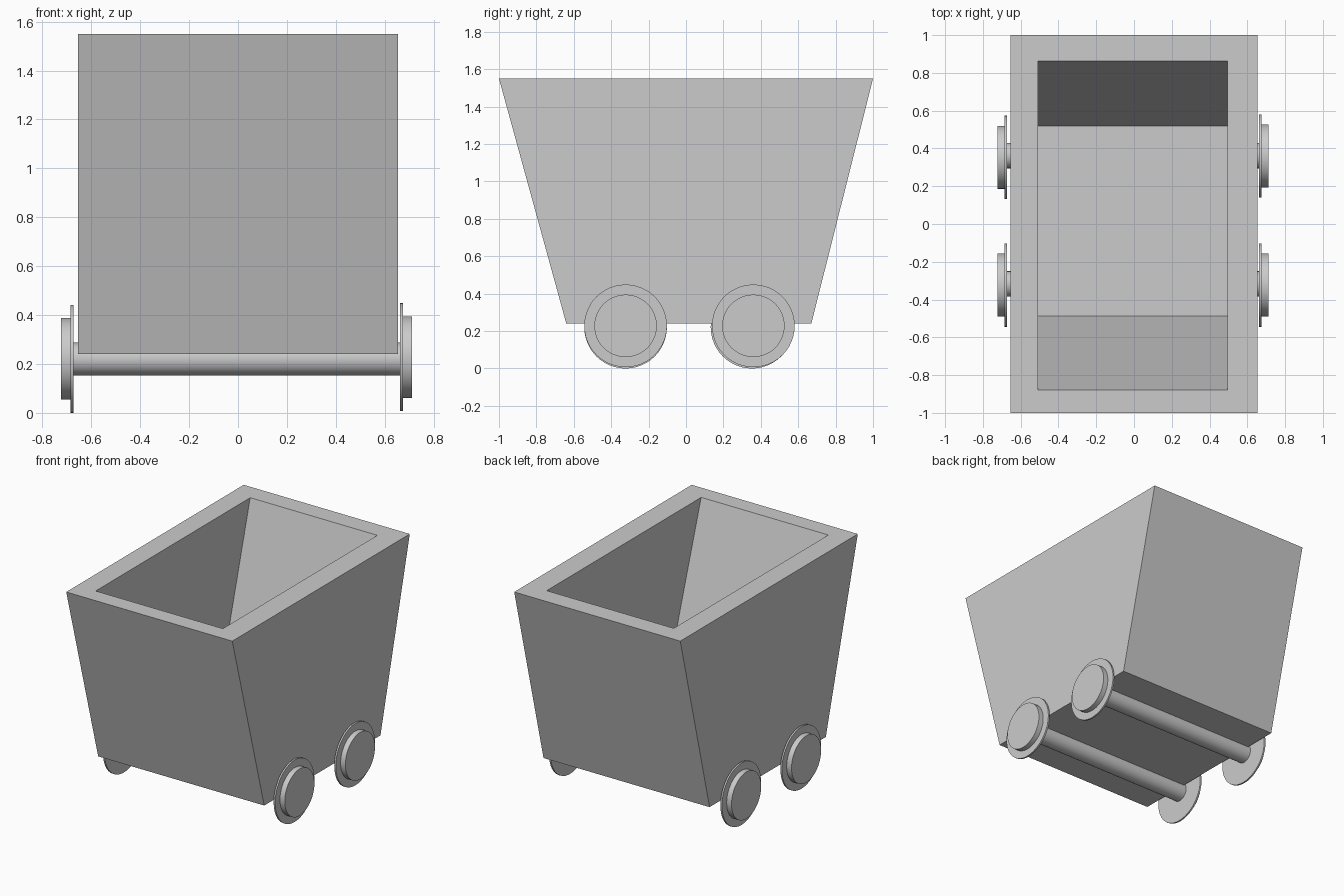
import bpy, bmesh
from math import cos, sin, tau, radians

if "Cube" in bpy.data.objects:
    bpy.data.objects.remove(bpy.data.objects["Cube"])

SEG = 48


def make_object(name, rings, smooth=False):
    """Skin a chain of equal-sized vertex rings and cap both ends."""
    bm = bmesh.new()
    loops = [[bm.verts.new(p) for p in ring] for ring in rings]
    n = len(loops[0])
    for a, b in zip(loops, loops[1:]):
        for i in range(n):
            j = (i + 1) % n
            bm.faces.new((a[i], a[j], b[j], b[i]))
    bm.faces.new(loops[0][::-1])
    bm.faces.new(loops[-1])
    bmesh.ops.recalc_face_normals(bm, faces=bm.faces)
    mesh = bpy.data.meshes.new(name)
    bm.to_mesh(mesh)
    bm.free()
    obj = bpy.data.objects.new(name, mesh)
    bpy.context.collection.objects.link(obj)
    if smooth:
        bpy.context.view_layer.objects.active = obj
        obj.select_set(True)
        bpy.ops.object.shade_smooth_by_angle(angle=radians(30))
        obj.select_set(False)
    return obj


def rect(x0, x1, y0, y1, z):
    return [(x0, y0, z), (x1, y0, z), (x1, y1, z), (x0, y1, z)]


def lathe_x(name, profile, y, z):
    """Revolve (x, radius) pairs about an axis parallel to x."""
    rings = [[(x, y + r * cos(tau * i / SEG), z + r * sin(tau * i / SEG))
              for i in range(SEG)] for x, r in profile]
    return make_object(name, rings, smooth=True)


# Tub: outer walls, rim, inner walls, floor
make_object("tub", [
    rect(-0.655, 0.655, -0.64, 0.67, 0.24),
    rect(-0.655, 0.655, -1.0, 1.0, 1.55),
    rect(-0.508, 0.495, -0.878, 0.863, 1.55),
    rect(-0.508, 0.502, -0.488, 0.518, 0.34),
])

# Axles, each with a flanged wheel at both ends (inner flange, outer tread)
for end, axle_y, left_y, right_y in (("front", -0.317, -0.323, -0.323),
                                     ("rear", 0.362, 0.353, 0.36)):
    lathe_x(end + "_axle", [(-0.675, 0.067), (0.665, 0.067)], axle_y, 0.22)
    for side, s, x, y, z in (("left", -1, -0.673, left_y, 0.221),
                             ("right", 1, 0.662, right_y, 0.228)):
        lathe_x(f"{end}_{side}_wheel",
                [(x, 0.221), (x + s * 0.012, 0.221),
                 (x + s * 0.012, 0.167), (x + s * 0.05, 0.167)], y, z)
